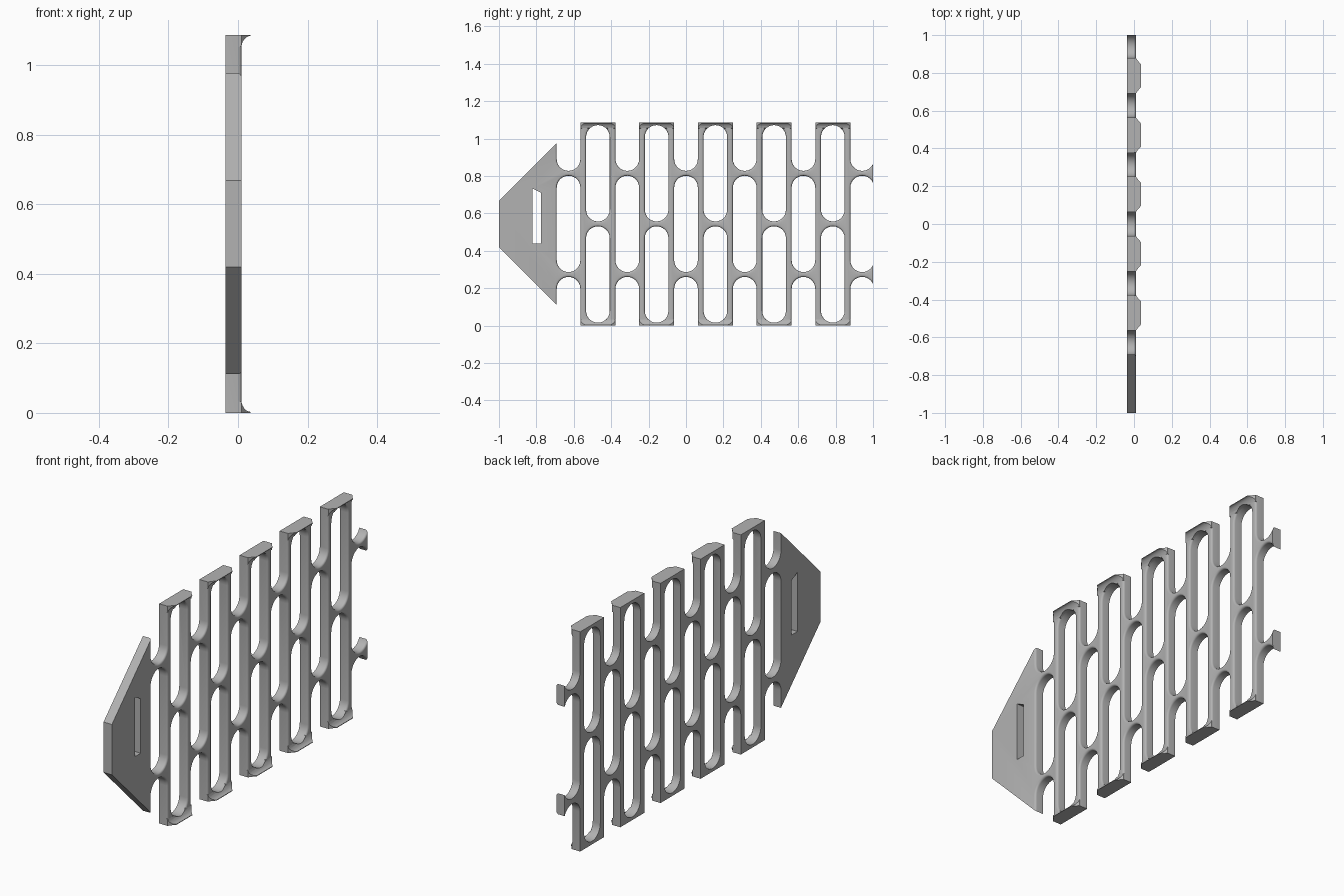
import bpy, bmesh
from math import sin, cos, pi

if "Cube" in bpy.data.objects:
    bpy.data.objects.remove(bpy.data.objects["Cube"], do_unlink=True)

BACK, FACE, TIP = -0.036, 0.01, 0.036
HEIGHT = 1.087
MID = HEIGHT / 2
PITCH_Y, PITCH_Z = 0.157, 0.541
HOLE_R, HOLE_HALF = 0.0632, 0.2575
COLUMNS = [-0.471 + 2 * PITCH_Y * i for i in range(5)]

grey = bpy.data.materials.new("mid grey")
grey.use_nodes = True
colour = (0.45, 0.45, 0.45, 1)
grey.diffuse_color = colour
grey.node_tree.nodes["Principled BSDF"].inputs["Base Color"].default_value = colour


def loft(bm, sections):
    """Closed solid through (x, [(y, z), ...]) sections."""
    rings = [[bm.verts.new((x, y, z)) for y, z in pts] for x, pts in sections]
    n = len(rings[0])
    for a, b in zip(rings, rings[1:]):
        for i in range(n):
            j = (i + 1) % n
            bm.faces.new((a[i], a[j], b[j], b[i]))
    bm.faces.new(rings[0][::-1])
    bm.faces.new(rings[-1])


def make(name, solids):
    bm = bmesh.new()
    for sections in solids:
        loft(bm, sections)
    bmesh.ops.recalc_face_normals(bm, faces=bm.faces)
    mesh = bpy.data.meshes.new(name)
    bm.to_mesh(mesh)
    bm.free()
    mesh.materials.append(grey)
    obj = bpy.data.objects.new(name, mesh)
    bpy.context.collection.objects.link(obj)
    return obj


def stadium(y, z, grow=0.0, steps=14):
    r, straight = HOLE_R + grow, HOLE_HALF - HOLE_R
    pts = []
    for side in (0, 1):
        for i in range(steps + 1):
            a = pi * (side + i / steps)
            pts.append((y + r * cos(a), z + r * sin(a) + straight * (1 - 2 * side)))
    return pts


def cut(obj, cutter):
    mod = obj.modifiers.new("openings", 'BOOLEAN')
    mod.operation, mod.solver, mod.object = 'DIFFERENCE', 'EXACT', cutter
    graph = bpy.context.evaluated_depsgraph_get()
    mesh = bpy.data.meshes.new_from_object(obj.evaluated_get(graph))
    obj.modifiers.clear()
    obj.data = mesh
    obj.data.name = obj.name


# Staggered lattice of long round-ended openings
closed = [(y, MID + s * PITCH_Z / 2) for y in COLUMNS for s in (-1, 1)]
between = [(COLUMNS[0] + PITCH_Y * (2 * i - 1), MID + s * PITCH_Z)
           for i in range(6) for s in (-1, 0, 1)]

# Cutters widen in a rounded edge at the raised face
ROUND = 0.01
mouth = [(-0.1, 0)] + [(FACE - ROUND + ROUND * sin(a), ROUND * (1 - cos(a)))
                       for a in (0, pi / 8, pi / 4, pi * 3 / 8, pi / 2)] + [(0.1, ROUND)]
lattice_cutter = make("lattice_cutter", [[(x, stadium(y, z, g)) for x, g in mouth]
                                         for y, z in closed + between])
straight_cutter = make("straight_cutter", [[(x, stadium(y, z)) for x in (-0.1, 0.1)]
                                           for y, z in closed])
# Narrow slot in the pointed end plate
slot = [(-0.82, 0.44), (-0.775, 0.44), (-0.775, 0.71), (-0.82, 0.733)]
slot_cutter = make("slot_cutter", [[(x, slot) for x in (-0.1, 0.1)]])

# Flat frame with the tapered end plate
upper = [(1, HEIGHT), (-0.63, HEIGHT), (-0.63, 0.977), (-0.69, 0.977), (-1, 0.668)]
outline = upper + [(y, HEIGHT - z) for y, z in reversed(upper)]
frame = make("lattice_frame", [[(x, outline) for x in (BACK, FACE)]])
cut(frame, lattice_cutter)
cut(frame, slot_cutter)
parts = [frame]

# Curved lips at the ends of each column: x, half width, depth
LIP = [(0.0, 0.0935, 0.036), (FACE, 0.0935, 0.032), (0.013, 0.09, 0.021),
       (0.018, 0.083, 0.013), (0.024, 0.075, 0.007), (0.031, 0.068, 0.004),
       (TIP, 0.062, 0.003)]
for name, end, inward in (("upper_lip", HEIGHT, -1), ("lower_lip", 0, 1)):
    lips = []
    for y in COLUMNS:
        lips.append([(x, [(y - w, end), (y + w, end), (y + w, end + inward * d),
                          (y - w, end + inward * d)]) for x, w, d in LIP])
    lip = make(name, lips)
    cut(lip, straight_cutter)
    parts.append(lip)

for helper in (lattice_cutter, straight_cutter, slot_cutter):
    bpy.data.objects.remove(helper, do_unlink=True)

# Smooth round walls, sharp corners
bpy.ops.object.select_all(action='DESELECT')
for obj in parts:
    obj.select_set(True)
bpy.context.view_layer.objects.active = frame
bpy.ops.object.shade_smooth_by_angle(angle=pi / 6)
